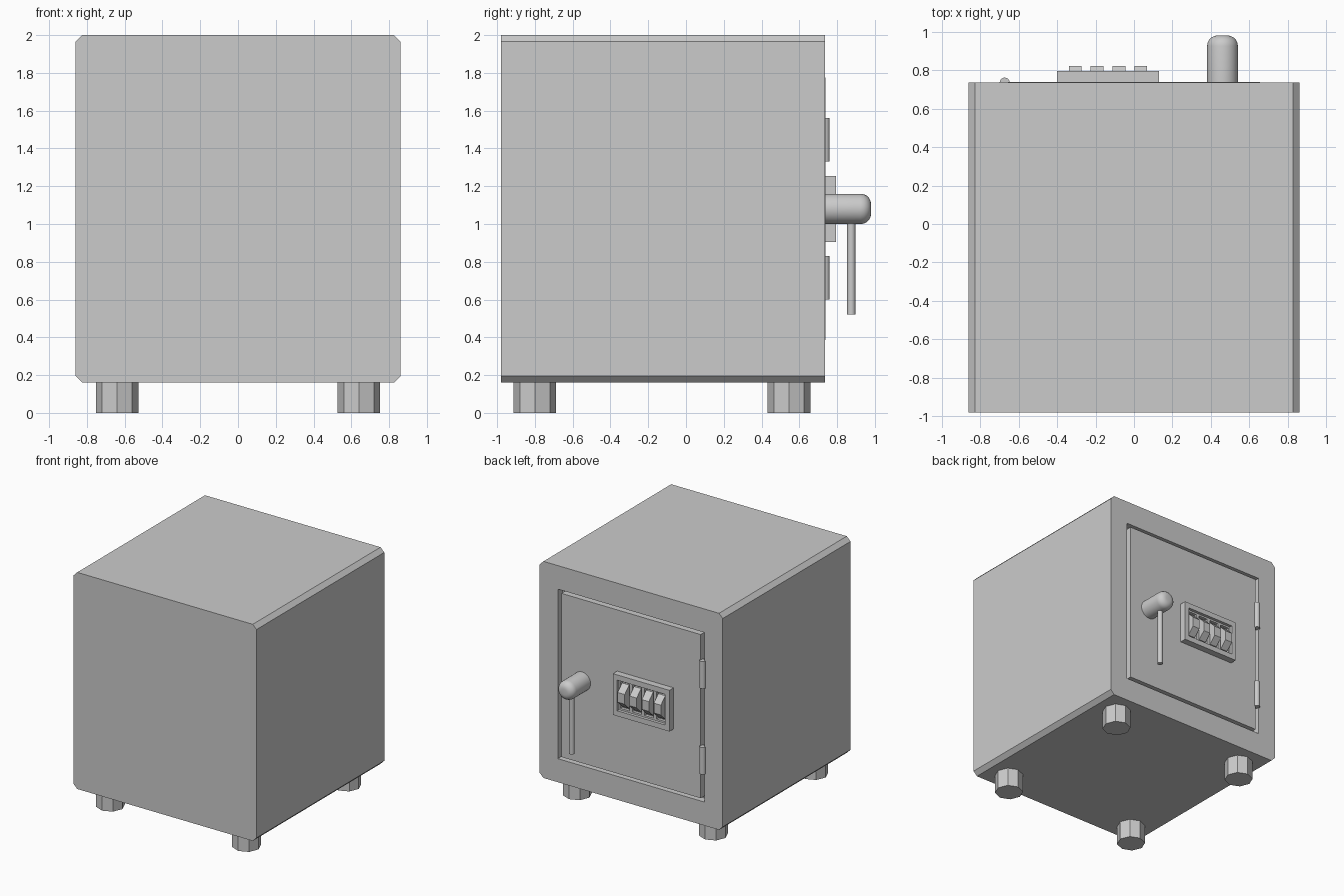
import bpy, bmesh, math
from mathutils import Matrix, Vector

if "Cube" in bpy.data.objects:
    bpy.data.objects.remove(bpy.data.objects["Cube"])

BACK = 0.735   # plane of the door side


def finish(name, bm, smooth=False):
    bmesh.ops.recalc_face_normals(bm, faces=bm.faces)
    me = bpy.data.meshes.new(name)
    bm.to_mesh(me)
    bm.free()
    ob = bpy.data.objects.new(name, me)
    bpy.context.collection.objects.link(ob)
    if smooth:
        bpy.ops.object.select_all(action='DESELECT')
        ob.select_set(True)
        bpy.context.view_layer.objects.active = ob
        bpy.ops.object.shade_smooth_by_angle(angle=math.radians(35))
    return ob


def box(name, x, y, z):
    bm = bmesh.new()
    size = Matrix.Diagonal((x[1] - x[0], y[1] - y[0], z[1] - z[0], 1))
    mid = Vector((sum(x) / 2, sum(y) / 2, sum(z) / 2))
    bmesh.ops.create_cube(bm, size=1, matrix=Matrix.Translation(mid) @ size)
    return finish(name, bm)


def cylinder(name, loc, r, depth, axis='Z', sides=24, turn=0, smooth=True, dome=0):
    bm = bmesh.new()
    bmesh.ops.create_cone(bm, cap_ends=True, segments=sides, radius1=r, radius2=r,
                          depth=depth, matrix=Matrix.Rotation(turn, 4, 'Z'))
    if dome:
        rim = [e for e in bm.edges if all(v.co.z > 0 for v in e.verts)]
        bmesh.ops.bevel(bm, geom=rim, offset=dome, segments=5, profile=0.5, affect='EDGES')
    rot = {'Z': Matrix(), 'Y': Matrix.Rotation(-math.pi / 2, 4, 'X'),
           'X': Matrix.Rotation(math.pi / 2, 4, 'Y')}[axis]
    bm.transform(Matrix.Translation(loc) @ rot)
    return finish(name, bm, smooth)


def cut(target, cutter):
    cutter.hide_render = True
    mod = target.modifiers.new("cut", 'BOOLEAN')
    mod.object = cutter
    mod.solver = 'EXACT'
    bpy.context.view_layer.objects.active = target
    bpy.ops.object.modifier_apply(modifier=mod.name)
    bpy.data.objects.remove(cutter)


# Body with chamfered long edges and a recess for the door
body = box("safe_body", (-0.86, 0.86), (-0.98, BACK), (0.16, 2.0))
bm = bmesh.new()
bm.from_mesh(body.data)
long_edges = [e for e in bm.edges if abs(e.verts[0].co.y - e.verts[1].co.y) > 1]
bmesh.ops.bevel(bm, geom=long_edges, offset=0.035, segments=1, affect='EDGES')
bm.to_mesh(body.data)
bm.free()
cut(body, box("recess_cutter", (-0.69, 0.69), (BACK - 0.06, 0.9), (0.36, 1.80)))

# Door
box("door", (-0.655, 0.655), (BACK - 0.06, BACK + 0.003), (0.385, 1.775))

# Hinges
for label, z in (("lower", 0.715), ("upper", 1.445)):
    cylinder(label + "_hinge", (-0.672, BACK, z), 0.026, 0.23, sides=16)

# Octagonal feet
for sx, side in ((-1, "left"), (1, "right")):
    for y, end in ((-0.80, "front"), (0.545, "back")):
        cylinder(f"{end}_{side}_foot", (sx * 0.64, y, 0.08), 0.113, 0.16,
                 sides=8, smooth=False)

# Handle: round-ended hub and hanging lever
cylinder("handle_hub", (0.46, 0.8575, 1.08), 0.08, 0.245, 'Y', sides=32, dome=0.055)
cylinder("handle_lever", (0.46, 0.875, 0.79), 0.022, 0.54, sides=16)

# Combination lock panel with recessed face and a slot per dial
WHEELS = (-0.305, -0.192, -0.078, 0.035)
panel = box("lock_panel", (-0.40, 0.13), (BACK, 0.795), (0.905, 1.255))
cut(panel, box("panel_cutter", (-0.36, 0.09), (0.77, 0.9), (0.95, 1.21)))
for x in WHEELS:
    cut(panel, box("slot_cutter", (x - 0.042, x + 0.042), (0.745, 0.9), (0.965, 1.195)))

# Octagonal number dials
for i, x in enumerate(WHEELS):
    cylinder(f"dial_{i + 1}", (x, 0.72, 1.08), 0.1 / math.cos(math.pi / 8), 0.066, 'X',
             sides=8, turn=math.pi / 8, smooth=False)
